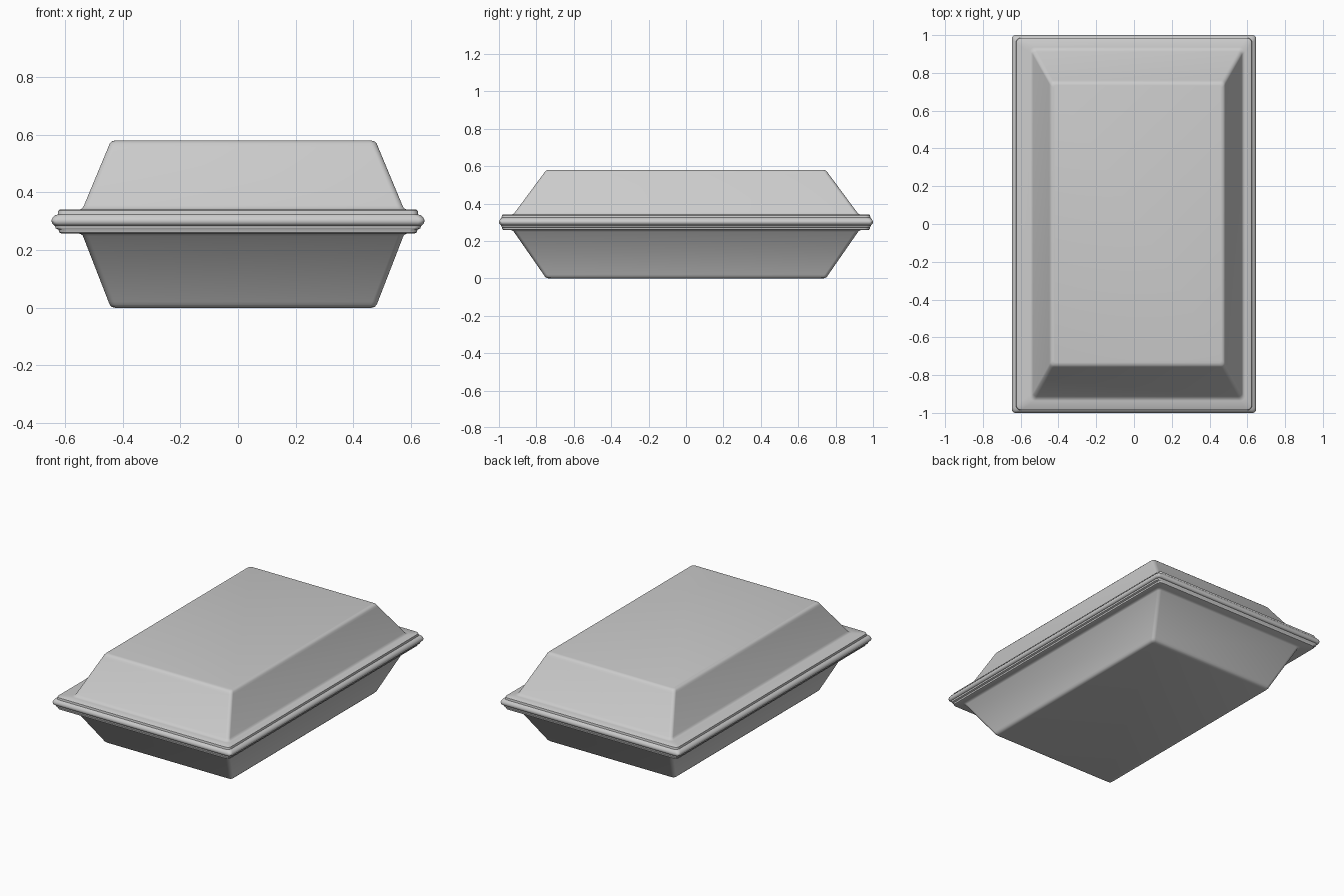
import bpy, bmesh, math

# ring: half width, half depth, height, sideways shift, corner radius
CX = 0.018
LID = [
    (0.444, 0.735, 0.580, CX, 0.015),
    (0.456, 0.747, 0.577, CX, 0.018),
    (0.463, 0.756, 0.569, CX, 0.020),
    (0.467, 0.762, 0.559, CX, 0.020),
    (0.552, 0.913, 0.355, CX, 0.020),
    (0.557, 0.921, 0.346, CX, 0.022),
    (0.563, 0.929, 0.342, CX, 0.024),
    (0.571, 0.936, 0.340, CX, 0.026),
    (0.618, 0.980, 0.340, 0, 0.026),
    (0.623, 0.984, 0.337, 0, 0.026),
    (0.625, 0.986, 0.324, 0, 0.026),
    (0.637, 0.992, 0.319, 0, 0.022),
    (0.645, 0.998, 0.309, 0, 0.020),
    (0.647, 1.000, 0.301, 0, 0.020),
    (0.644, 0.998, 0.292, 0, 0.020),
    (0.633, 0.987, 0.282, 0, 0.020),
]
BASE = [
    (0.444, 0.735, 0.000, CX, 0.015),
    (0.456, 0.747, 0.003, CX, 0.018),
    (0.463, 0.756, 0.011, CX, 0.020),
    (0.467, 0.762, 0.021, CX, 0.020),
    (0.556, 0.921, 0.250, CX, 0.020),
    (0.562, 0.928, 0.255, CX, 0.022),
    (0.571, 0.936, 0.258, CX, 0.026),
    (0.612, 0.974, 0.258, 0, 0.026),
    (0.620, 0.982, 0.261, 0, 0.026),
    (0.622, 0.984, 0.271, 0, 0.026),
    (0.632, 0.986, 0.275, 0, 0.022),
    (0.635, 0.989, 0.284, 0, 0.022),
]
SEG = 5


def rounded_ring(bm, hx, hy, z, cx, r):
    verts = []
    for k, (sx, sy) in enumerate([(1, 1), (-1, 1), (-1, -1), (1, -1)]):
        for i in range(SEG + 1):
            a = math.radians(90 * (k + i / SEG))
            verts.append(bm.verts.new((cx + sx * (hx - r) + r * math.cos(a),
                                       sy * (hy - r) + r * math.sin(a), z)))
    return verts


def tray(name, profile, down):
    bm = bmesh.new()
    rings = [rounded_ring(bm, *p) for p in profile]
    # flat panel closing the narrow end
    bm.faces.new(rings[0])
    for a, b in zip(rings, rings[1:]):
        n = len(a)
        for i in range(n):
            j = (i + 1) % n
            bm.faces.new((a[i], b[i], b[j], a[j]))
    # rings run counter-clockwise, so the base needs flipping
    if down:
        bmesh.ops.reverse_faces(bm, faces=bm.faces[:])
    me = bpy.data.meshes.new(name)
    bm.to_mesh(me)
    bm.free()
    ob = bpy.data.objects.new(name, me)
    bpy.context.collection.objects.link(ob)
    # thin foam wall grown inwards
    wall = ob.modifiers.new("wall", 'SOLIDIFY')
    wall.thickness = 0.006
    wall.offset = -1
    bpy.ops.object.select_all(action='DESELECT')
    ob.select_set(True)
    bpy.context.view_layer.objects.active = ob
    bpy.ops.object.shade_smooth_by_angle(angle=math.radians(40))
    return ob


# hinged-box lid and base
tray("lid", LID, False)
tray("base", BASE, True)
